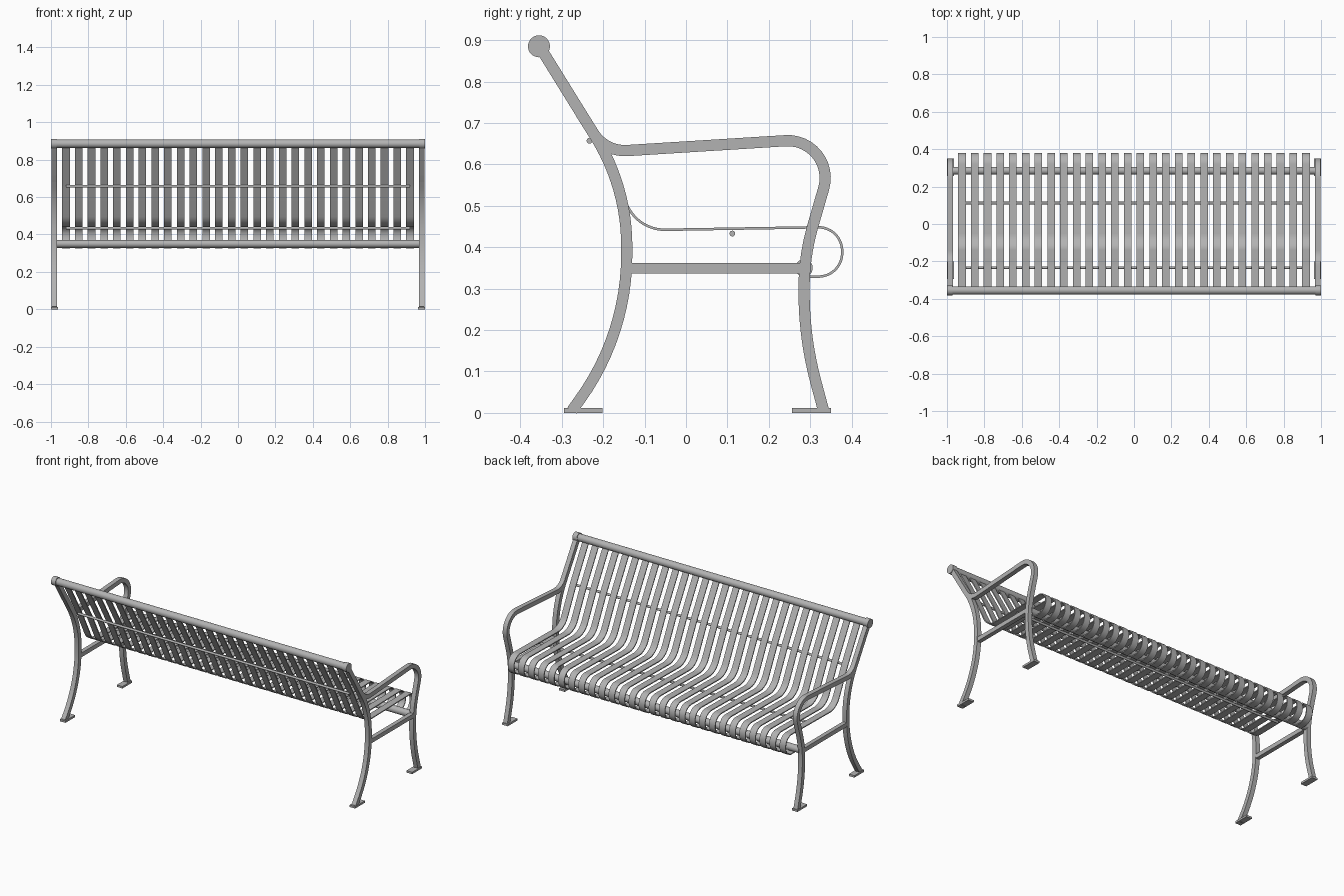
import bpy, bmesh, math
from mathutils import Vector, Matrix

if "Cube" in bpy.data.objects:
    bpy.data.objects.remove(bpy.data.objects["Cube"])

steel = bpy.data.materials.new("grey_steel")
steel.use_nodes = True
GREY = (0.45, 0.45, 0.45, 1)
steel.diffuse_color = GREY
steel.node_tree.nodes["Principled BSDF"].inputs["Base Color"].default_value = GREY


def finish(name, bm, smooth=True):
    bmesh.ops.recalc_face_normals(bm, faces=bm.faces)
    mesh = bpy.data.meshes.new(name)
    bm.to_mesh(mesh)
    bm.free()
    mesh.materials.append(steel)
    ob = bpy.data.objects.new(name, mesh)
    bpy.context.collection.objects.link(ob)
    if smooth:
        bpy.ops.object.select_all(action="DESELECT")
        ob.select_set(True)
        bpy.context.view_layer.objects.active = ob
        bpy.ops.object.shade_smooth_by_angle(angle=math.radians(35))
    return ob


def mirror(ob):
    ob.modifiers.new("other_side", "MIRROR").use_axis[0] = True


def rounded_path(corners, steps=12):
    """Side profile from (y, z, radius) corners, each rounded by an arc."""
    pts = [Vector(c[:2]) for c in corners]
    path = [pts[0]]
    for i in range(1, len(pts) - 1):
        p, r = pts[i], corners[i][2]
        a, b = (pts[i - 1] - p).normalized(), (pts[i + 1] - p).normalized()
        half = a.angle(b) / 2
        center = p + (a + b).normalized() * r / math.sin(half)
        reach = r / math.tan(half)
        u, v = p + a * reach - center, p + b * reach - center
        turn = math.pi - 2 * half
        for k in range(steps + 1):
            t = k / steps
            path.append(center + (u * math.sin((1 - t) * turn)
                                  + v * math.sin(t * turn)) / math.sin(turn))
    return path + [pts[-1]]


def bar(name, corners, thick, x, width):
    """Flat bar of rectangular section swept along a side profile."""
    path = rounded_path(corners)
    bm = bmesh.new()
    rings = []
    for i, p in enumerate(path):
        d = (path[min(i + 1, len(path) - 1)] - path[max(i - 1, 0)]).normalized()
        n = Vector((-d.y, d.x)) * thick / 2
        rings.append([bm.verts.new((x + s * width / 2, p.x + e * n.x, p.y + e * n.y))
                      for s, e in ((-1, -1), (1, -1), (1, 1), (-1, 1))])
    for q, r in zip(rings, rings[1:]):
        for k in range(4):
            j = (k + 1) % 4
            bm.faces.new((q[k], q[j], r[j], r[k]))
    bm.faces.new(rings[0])
    bm.faces.new(rings[-1])
    return finish(name, bm)


def tube(name, y, z, radius, length, x=0, sides=32):
    bm = bmesh.new()
    place = Matrix.Translation((x, y, z)) @ Matrix.Rotation(math.pi / 2, 4, "Y")
    bmesh.ops.create_cone(bm, cap_ends=True, segments=sides, radius1=radius,
                          radius2=radius, depth=length, matrix=place)
    return finish(name, bm)


# End frames
FX, FW, FT = 0.983, 0.028, 0.027
mirror(bar("back_leg_and_upright", [(-0.355, 0.887), (-0.143, 0.545, 0.5),
           (-0.143, 0.19, 0.6), (-0.275, 0.006)], FT, FX, FW))
mirror(bar("armrest_and_front_leg", [(-0.255, 0.725), (-0.195, 0.63, 0.09),
           (0.368, 0.665, 0.09), (0.285, 0.378, 0.55),
           (0.285, 0.18, 0.85), (0.332, 0.006)], FT, FX, FW))
mirror(bar("frame_crossbar", [(-0.143, 0.349), (0.287, 0.349)], 0.026, FX, FW - 0.002))
mirror(tube("top_rail_cap", -0.355, 0.885, 0.0265, 0.03, 0.985))

# Floor plates
for name, y in (("back_foot", -0.248), ("front_foot", 0.303)):
    mirror(bar(name, [(y - 0.047, 0.006), (y + 0.047, 0.006)], 0.012, 0.981, 0.038))

# Rails and thin tie rods
tube("top_rail", -0.355, 0.885, 0.022, 1.96)
tube("front_rail", 0.285, 0.35, 0.021, 1.95)
tube("back_tie_rod", -0.233, 0.657, 0.007, 1.84, sides=16)
tube("seat_tie_rod", 0.112, 0.433, 0.007, 1.84, sides=16)

# Seat slats
COUNT, REACH = 28, 0.92
slats = bar("seat_slats", [(-0.342, 0.87), (-0.222, 0.66, 0.5), (-0.112, 0.441, 0.1),
            (0.377, 0.449, 0.057), (0.377, 0.329, 0.057), (0.285, 0.329)],
            0.006, -REACH, 0.041)
array = slats.modifiers.new("row", "ARRAY")
array.count = COUNT
array.use_relative_offset = False
array.use_constant_offset = True
array.constant_offset_displace = (2 * REACH / (COUNT - 1), 0, 0)
